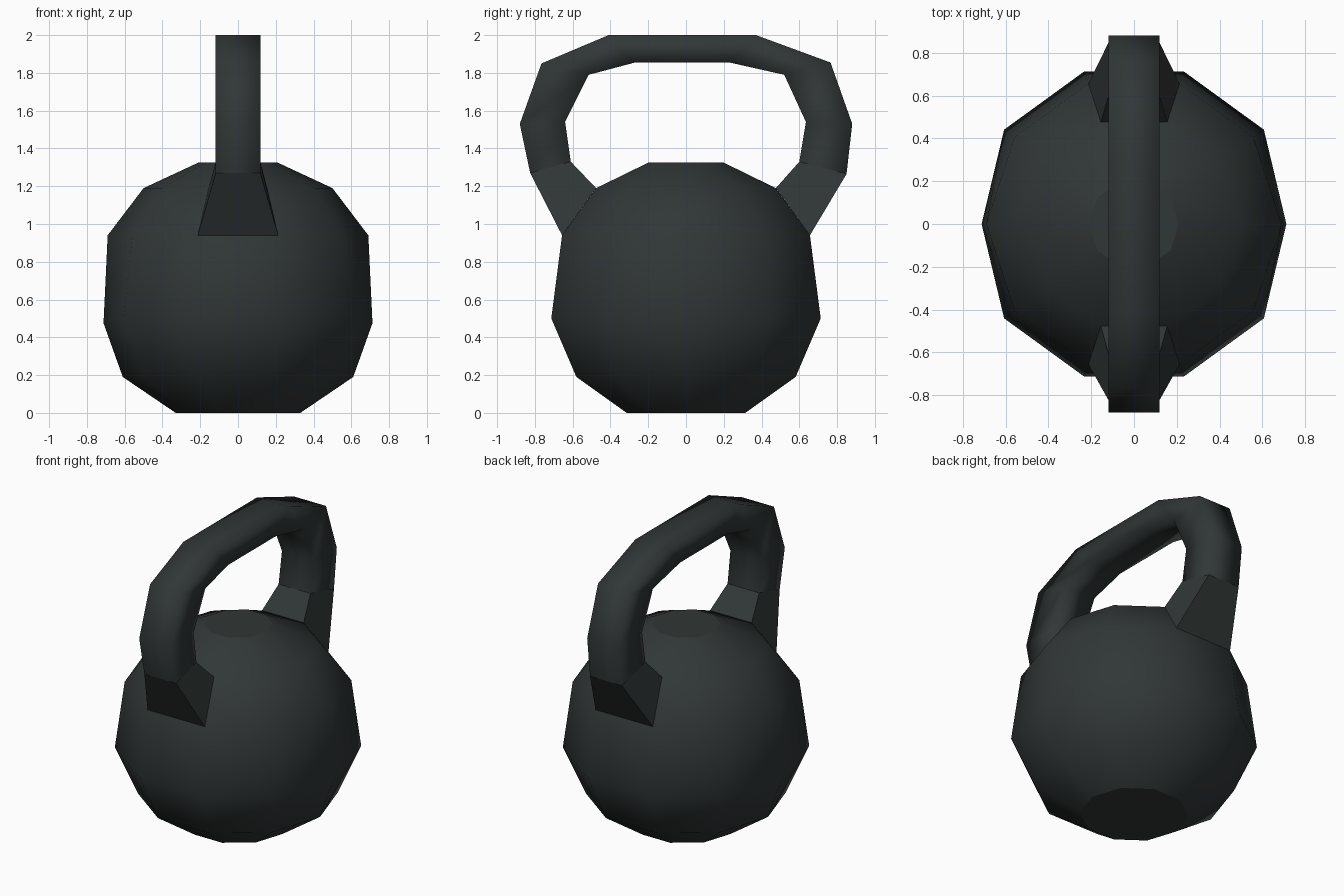
import bpy, bmesh, math

if "Cube" in bpy.data.objects:
    bpy.data.objects.remove(bpy.data.objects["Cube"])

iron = bpy.data.materials.new("dark iron")
iron.diffuse_color = (0.030, 0.038, 0.037, 1)
iron.use_nodes = True
iron.node_tree.nodes["Principled BSDF"].inputs["Base Color"].default_value = iron.diffuse_color


def make_object(name, bm):
    bmesh.ops.recalc_face_normals(bm, faces=bm.faces[:])
    mesh = bpy.data.meshes.new(name)
    bm.to_mesh(mesh)
    bm.free()
    mesh.materials.append(iron)
    obj = bpy.data.objects.new(name, mesh)
    bpy.context.collection.objects.link(obj)
    return obj


def bridge(bm, a, b, smooth=True):
    n = len(a)
    for i in range(n):
        f = bm.faces.new((a[i], a[(i + 1) % n], b[(i + 1) % n], b[i]))
        f.smooth = smooth


def sharpen_flat_borders(bm):
    for e in bm.edges:
        if any(not f.smooth for f in e.link_faces):
            e.smooth = False


# Body: ten-sided ball, rings of (radius, height)
SIDES = 10
profile = [(0.33, 0.0), (0.61, 0.19), (0.75, 0.50),
           (0.69, 0.94), (0.50, 1.19), (0.21, 1.325)]
bm = bmesh.new()
rings = []
for k, (r, z) in enumerate(profile):
    ring = []
    for i in range(SIDES):
        a = 2 * math.pi * i / SIDES
        # the widest ring is pulled in slightly at both sides
        pinch = k == 2 and i % 5 == 0
        rr, zz = (0.712, 0.475) if pinch else (r, z)
        ring.append(bm.verts.new((rr * math.cos(a), rr * math.sin(a), zz)))
    rings.append(ring)
for a, b in zip(rings, rings[1:]):
    bridge(bm, a, b)
for cap in (rings[0], rings[-1]):
    bm.faces.new(cap).smooth = False
sharpen_flat_borders(bm)
make_object("body", bm)

# Handle: square-section loop, stations of (outer y, outer z, inner y, inner z)
stations = [
    (-0.656, 0.94, -0.476, 1.19),
    (-0.825, 1.27, -0.61, 1.33),
    (-0.88, 1.53, -0.64, 1.54),
    (-0.765, 1.85, -0.515, 1.79),
    (-0.41, 2.0, -0.27, 1.855),
    (0.37, 2.0, 0.23, 1.855),
    (0.765, 1.855, 0.52, 1.79),
    (0.88, 1.53, 0.635, 1.54),
    (0.85, 1.265, 0.60, 1.33),
    (0.656, 0.94, 0.476, 1.19),
]
last = len(stations) - 1
bm = bmesh.new()
loops = []
for i, (oy, oz, iy, iz) in enumerate(stations):
    # both feet flare out to match a face of the body
    wo, wi = (0.213, 0.155) if i in (0, last) else (0.118, 0.118)
    loops.append([bm.verts.new(p) for p in
                  ((-wo, oy, oz), (wo, oy, oz), (wi, iy, iz), (-wi, iy, iz))])
for i in range(last):
    bridge(bm, loops[i], loops[i + 1], smooth=i not in (0, last - 1))
sharpen_flat_borders(bm)
make_object("handle", bm)
